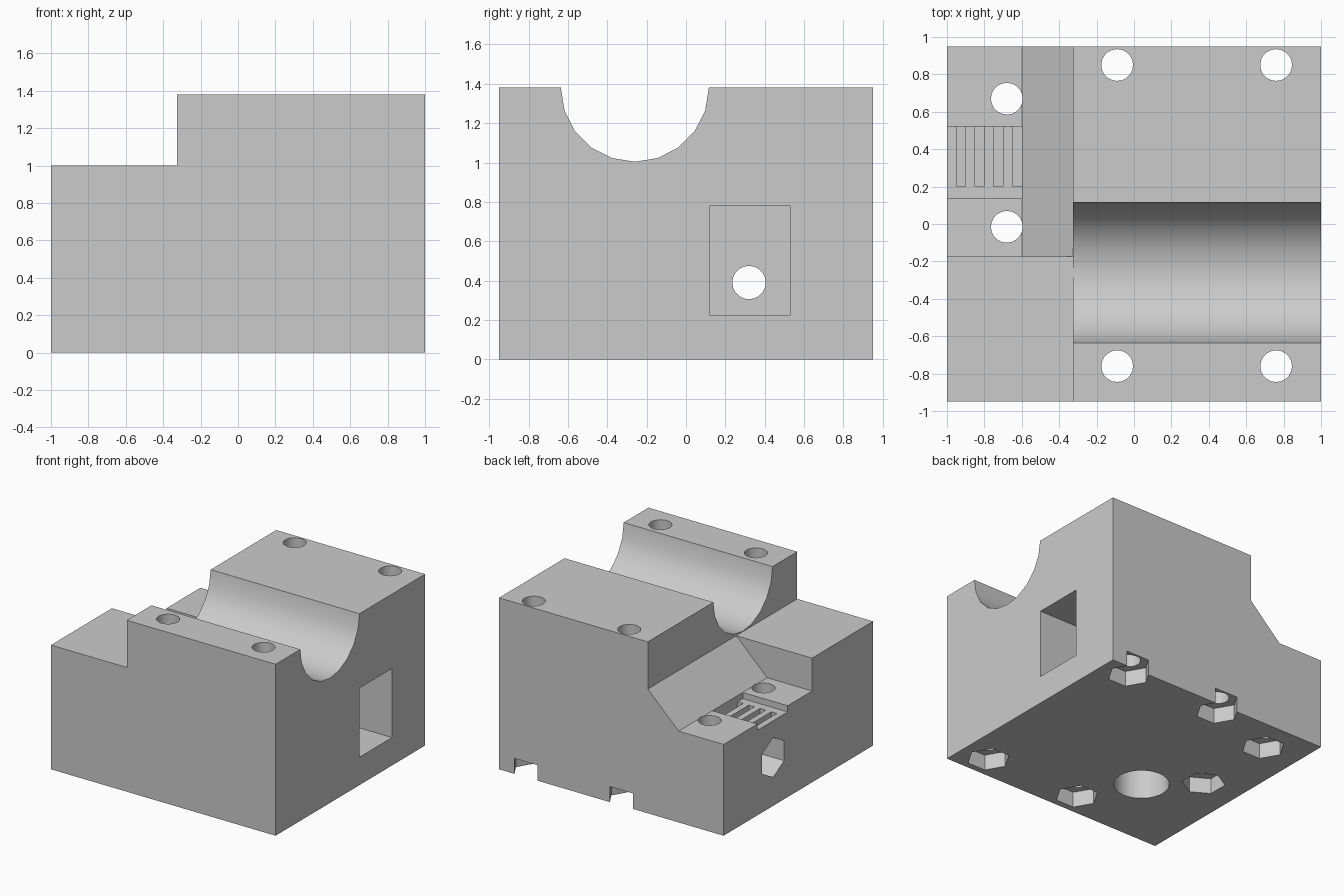
import bpy, bmesh, math
from mathutils import Matrix, Vector

if "Cube" in bpy.data.objects:
    bpy.data.objects.remove(bpy.data.objects["Cube"], do_unlink=True)

grey = bpy.data.materials.new("plain grey")
grey.use_nodes = True
colour = (0.6, 0.6, 0.6, 1)
grey.diffuse_color = colour
grey.node_tree.nodes["Principled BSDF"].inputs["Base Color"].default_value = colour


def finish(name, bm):
    bmesh.ops.recalc_face_normals(bm, faces=bm.faces)
    mesh = bpy.data.meshes.new(name)
    bm.to_mesh(mesh)
    bm.free()
    mesh.materials.append(grey)
    obj = bpy.data.objects.new(name, mesh)
    bpy.context.collection.objects.link(obj)
    return obj


def prism(name, points, direction):
    """Extrude a closed outline of 3D points along a direction."""
    bm = bmesh.new()
    face = bm.faces.new([bm.verts.new(p) for p in points])
    new = bmesh.ops.extrude_face_region(bm, geom=[face])["geom"]
    verts = [v for v in new if isinstance(v, bmesh.types.BMVert)]
    bmesh.ops.translate(bm, verts=verts, vec=Vector(direction))
    return finish(name, bm)


def box(name, xs, ys, zs):
    (x0, x1), (y0, y1), (z0, z1) = xs, ys, zs
    outline = [(x0, y0, z0), (x1, y0, z0), (x1, y1, z0), (x0, y1, z0)]
    return prism(name, outline, (0, 0, z1 - z0))


def rod(name, start, axis, length, radius, sides=20, turn=0.0):
    """Round or hexagonal bar along x or z."""
    outline = []
    for i in range(sides):
        a = turn + math.tau * i / sides
        u, v = radius * math.cos(a), radius * math.sin(a)
        offset = (0, u, v) if axis == "x" else (u, v, 0)
        outline.append(Vector(start) + Vector(offset))
    return prism(name, outline, (length, 0, 0) if axis == "x" else (0, 0, length))


body = box("mount_block", (-1, 1), (-0.95, 0.95), (0, 1.38))


def cut(cutter):
    cutter.hide_render = True
    mod = body.modifiers.new(cutter.name, "BOOLEAN")
    mod.operation = "DIFFERENCE"
    mod.solver = "EXACT"
    mod.object = cutter
    bpy.context.view_layer.objects.active = body
    bpy.ops.object.modifier_apply(modifier=mod.name)
    bpy.data.objects.remove(cutter, do_unlink=True)


# Raised step, then the lower shelf with its sloping wall
cut(box("step_cutter", (-1.2, -0.325), (-1.2, 1.2), (1.0, 1.6)))
shelf = [(-1.2, 0.735), (-0.6, 0.735), (-0.325, 1.0), (-0.325, 1.2), (-1.2, 1.2)]
cut(prism("shelf_cutter", [(x, -0.175, z) for x, z in shelf], (0, 1.4, 0)))

# Round bearing channel
cut(rod("channel_cutter", (-0.325, -0.26, 1.38), "x", 1.6, 0.376))

# Belt recess with cross grooves
cut(box("recess_cutter", (-1.2, -0.6), (0.135, 0.52), (0.685, 0.9)))
for i in range(4):
    x = -0.95 + 0.1 * i
    cut(box("groove_cutter", (x, x + 0.05), (0.2, 0.52), (0.63, 0.75)))

# Side pocket, tension bolt hole and its hexagonal seat
cut(box("pocket_cutter", (-0.2, 1.2), (0.12, 0.53), (0.225, 0.78)))
cut(rod("tension_hole_cutter", (-1.2, 0.32, 0.39), "x", 1.4, 0.085))
cut(rod("tension_nut_cutter", (-1.2, 0.32, 0.39), "x", 0.5, 0.16, 6, math.pi / 6))

# Vertical bolt holes with nut traps underneath
bolts = [(x, y, 0) for x in (-0.09, 0.76) for y in (-0.76, 0.85)]
bolts += [(-0.68, 0.67, 0), (-0.68, -0.015, math.pi / 6)]
for x, y, turn in bolts:
    cut(rod("bolt_hole_cutter", (x, y, -0.2), "z", 1.8, 0.085))
    cut(rod("nut_trap_cutter", (x, y, -0.2), "z", 0.325, 0.16, 6, turn))

# Blind rod socket in the base
cut(rod("rod_socket_cutter", (-0.34, -0.32, -0.2), "z", 1.0, 0.205, 32))

for obj in bpy.context.selected_objects:
    obj.select_set(False)
body.select_set(True)
bpy.context.view_layer.objects.active = body
bpy.ops.object.shade_smooth_by_angle(angle=math.radians(30))
